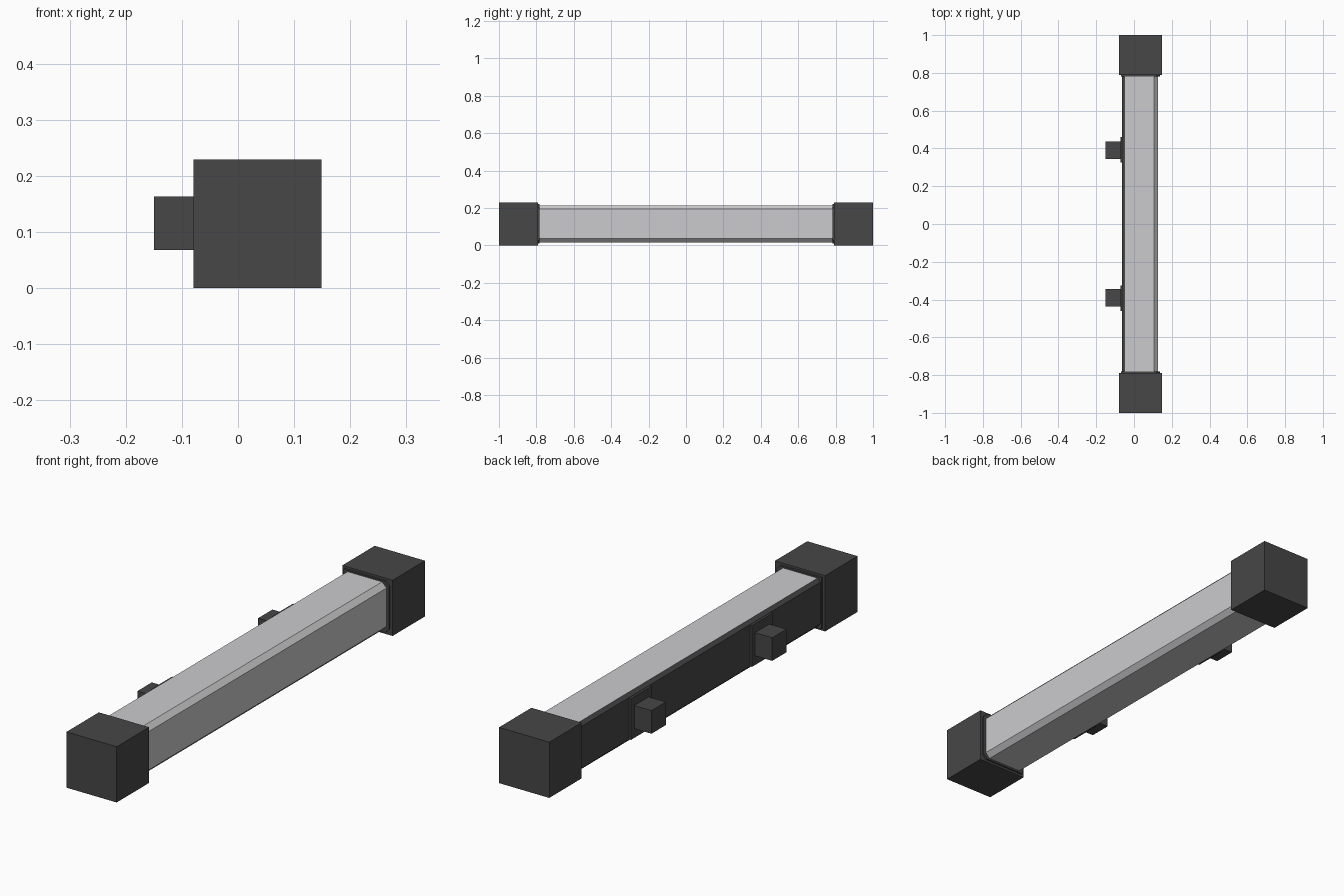
import bpy, bmesh

if "Cube" in bpy.data.objects:
    bpy.data.objects.remove(bpy.data.objects["Cube"])

def material(name, c):
    m = bpy.data.materials.new(name)
    m.diffuse_color = (*c, 1)
    m.use_nodes = True
    m.node_tree.nodes["Principled BSDF"].inputs["Base Color"].default_value = m.diffuse_color
    return m

dark = material("charcoal plastic", (0.063, 0.063, 0.063))
light = material("pale grey diffuser", (0.60, 0.60, 0.615))

def extrude_y(name, profile, y0, y1, mat):
    """Prism from an x-z profile, run along y."""
    bm = bmesh.new()
    a = [bm.verts.new((x, y0, z)) for x, z in profile]
    b = [bm.verts.new((x, y1, z)) for x, z in profile]
    n = len(profile)
    bm.faces.new(a)
    bm.faces.new(b[::-1])
    for i in range(n):
        bm.faces.new((a[i], b[i], b[(i + 1) % n], a[(i + 1) % n]))
    bmesh.ops.recalc_face_normals(bm, faces=bm.faces)
    me = bpy.data.meshes.new(name)
    bm.to_mesh(me)
    bm.free()
    me.materials.append(mat)
    ob = bpy.data.objects.new(name, me)
    bpy.context.collection.objects.link(ob)
    return ob

def box(name, x, y, z, mat):
    return extrude_y(name, [(x[0], z[0]), (x[1], z[0]), (x[1], z[1]), (x[0], z[1])], y[0], y[1], mat)

def chamfered(x0, x1, z0, z1, c):
    return [(x0, z0), (x1 - c, z0), (x1, z0 + c), (x1, z1 - c), (x1 - c, z1), (x0, z1)]

# Long light tube with chamfered front edges
extrude_y("diffuser_tube", chamfered(-0.05, 0.127, 0.016, 0.214, 0.02), -0.8, 0.8, light)

# Dark channel along the back
extrude_y("back_channel", [(-0.05, 0.016), (-0.05, 0.214), (-0.063, 0.201), (-0.063, 0.029)],
          -0.8, 0.8, dark)

for s, side in ((-1, "front"), (1, "rear")):
    span = lambda a, b: tuple(sorted((s * a, s * b)))
    # End cap with a slightly smaller inner lip
    box(side + "_end_cap", (-0.079, 0.149), span(0.79, 1.0), (0, 0.229), dark)
    extrude_y(side + "_cap_lip", chamfered(-0.068, 0.138, 0.009, 0.22, 0.018), *span(0.782, 0.795), dark)
    # Wall mount: flat plate and block
    box(side + "_mount_plate", (-0.072, -0.055), span(0.325, 0.46), (0.03, 0.2), dark)
    box(side + "_mount_block", (-0.15, -0.07), span(0.345, 0.438), (0.068, 0.163), dark)
